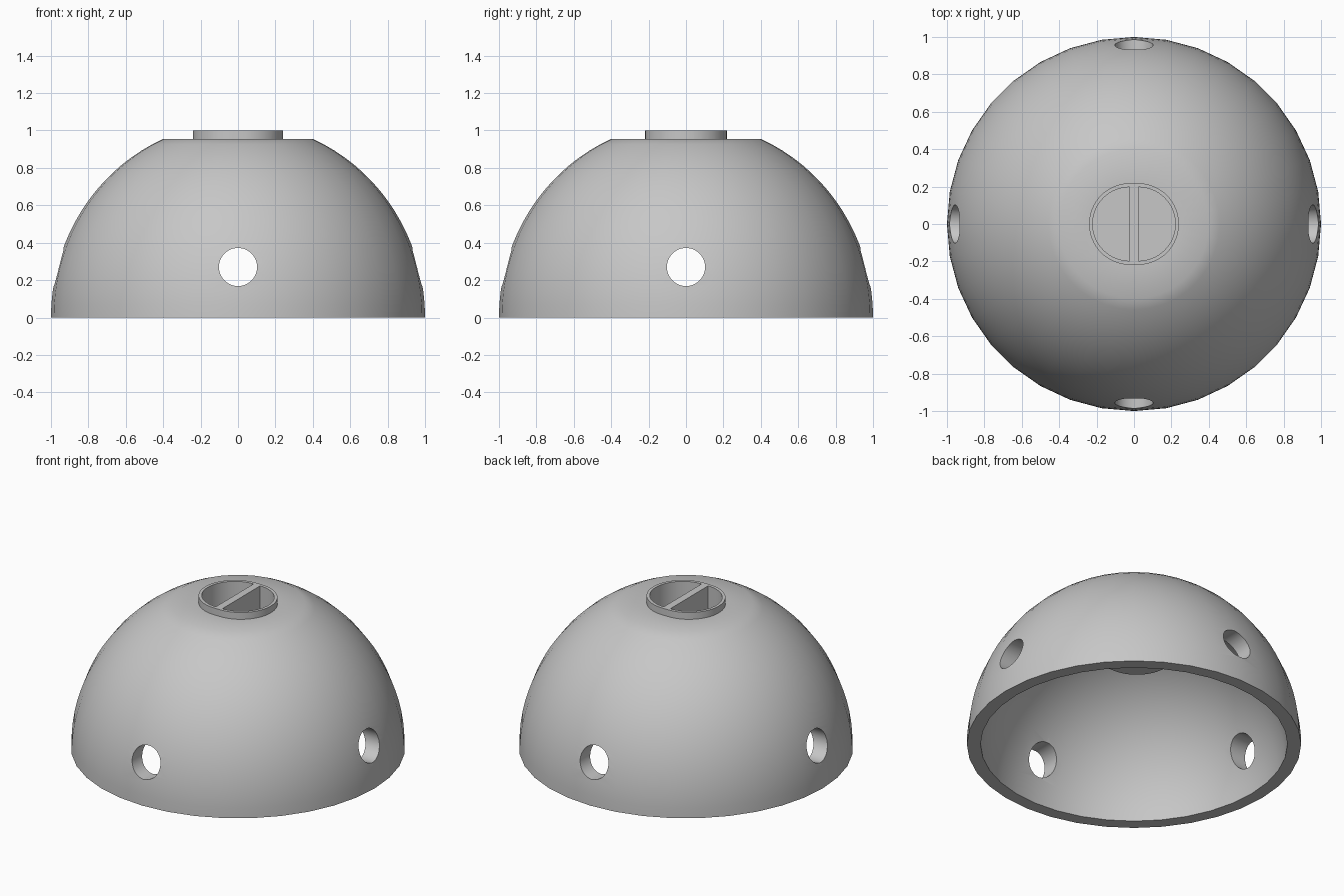
import bpy, bmesh, math
from mathutils import Matrix

if "Cube" in bpy.data.objects:
    bpy.data.objects.remove(bpy.data.objects["Cube"], do_unlink=True)

grey = bpy.data.materials.new("plain grey")
grey.use_nodes = True
grey.diffuse_color = (0.57, 0.57, 0.57, 1)
grey.node_tree.nodes["Principled BSDF"].inputs["Base Color"].default_value = (0.57, 0.57, 0.57, 1)


def add_object(name, bm):
    bmesh.ops.recalc_face_normals(bm, faces=bm.faces)
    mesh = bpy.data.meshes.new(name)
    bm.to_mesh(mesh)
    bm.free()
    mesh.materials.append(grey)
    obj = bpy.data.objects.new(name, mesh)
    bpy.context.collection.objects.link(obj)
    return obj


def dome_profile(radius, height, centre_z, top_z, steps=18):
    """Elliptic arc from the base plane up to top_z, closed on the axis."""
    start = math.asin(-centre_z / height)
    end = math.asin((top_z - centre_z) / height)
    angles = [start + (end - start) * i / steps for i in range(steps + 1)]
    arc = [(radius * math.cos(a), centre_z + height * math.sin(a)) for a in angles]
    return arc + [(0, top_z)]


def revolve(name, profile, sides):
    bm = bmesh.new()
    verts = [bm.verts.new((r, 0, z)) for r, z in profile]
    edges = [bm.edges.new((verts[i - 1], v)) for i, v in enumerate(verts) if i]
    bmesh.ops.spin(bm, geom=verts + edges, axis=(0, 0, 1), cent=(0, 0, 0),
                   angle=math.tau, steps=sides, use_merge=True)
    bmesh.ops.remove_doubles(bm, verts=bm.verts, dist=1e-5)
    return add_object(name, bm)


def extrude(name, outline, z0, z1):
    bm = bmesh.new()
    face = bm.faces.new([bm.verts.new((x, y, z0)) for x, y in outline])
    new = bmesh.ops.extrude_face_region(bm, geom=[face])["geom"]
    bmesh.ops.translate(bm, verts=[g for g in new if isinstance(g, bmesh.types.BMVert)],
                        vec=(0, 0, z1 - z0))
    return add_object(name, bm)


def half_circle(radius, offset, side, steps=32):
    angles = [math.pi * (i / steps - 0.5) for i in range(steps + 1)]
    return [(side * (offset + radius * math.cos(a)), side * radius * math.sin(a)) for a in angles]


def combine(target, tool, operation):
    mod = target.modifiers.new(tool.name, "BOOLEAN")
    mod.operation, mod.object, mod.solver = operation, tool, "EXACT"
    bpy.context.view_layer.objects.active = target
    bpy.ops.object.modifier_apply(modifier=mod.name)
    bpy.data.objects.remove(tool, do_unlink=True)


# Hollow dome shell: outer arc up to the flat top, lower-set inner arc back down
outer = dome_profile(1.0, 1.042, 0, 0.955)
inner = dome_profile(0.92, 0.92, -0.06, 0.855)
dome = revolve("dome_shell", outer + inner[::-1] + outer[:1], 36)

# Top cup: oval collar hanging inside the shell, with two D-shaped pockets
cup = extrude("top_cup", half_circle(0.218, 0.022, 1) + half_circle(0.218, 0.022, -1), 0.615, 1.0)
combine(dome, cup, "UNION")
for side in (1, -1):
    pocket = extrude("pocket_cutter", half_circle(0.197, 0.024, side), 0.64, 1.1)
    combine(dome, pocket, "DIFFERENCE")

# Round side holes, drilled straight through on both axes
for axis in "XY":
    bm = bmesh.new()
    bmesh.ops.create_cone(bm, cap_ends=True, segments=48, radius1=0.102, radius2=0.102, depth=2.4)
    turn = Matrix.Rotation(math.pi / 2, 4, "Y" if axis == "X" else "X")
    bmesh.ops.transform(bm, matrix=Matrix.Translation((0, 0, 0.27)) @ turn, verts=bm.verts)
    combine(dome, add_object("hole_cutter", bm), "DIFFERENCE")

# Smooth shell with crisp rims
bpy.ops.object.select_all(action="DESELECT")
dome.select_set(True)
bpy.context.view_layer.objects.active = dome
bpy.ops.object.shade_smooth_by_angle(angle=math.radians(30))
